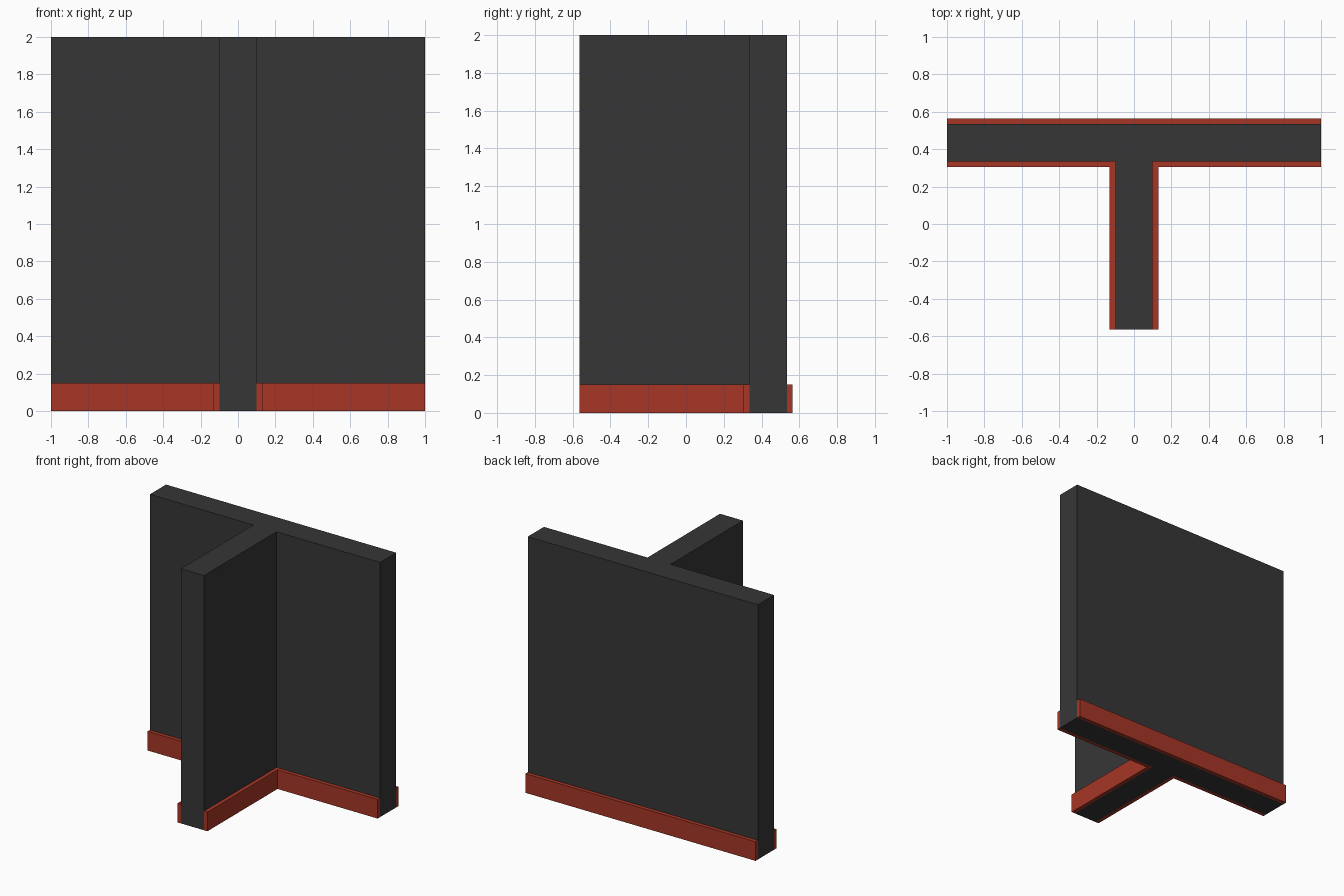
import bpy, bmesh

if "Cube" in bpy.data.objects:
    bpy.data.objects.remove(bpy.data.objects["Cube"])


def material(name, rgb):
    m = bpy.data.materials.new(name)
    m.diffuse_color = (*rgb, 1)
    m.use_nodes = True
    m.node_tree.nodes["Principled BSDF"].inputs["Base Color"].default_value = m.diffuse_color
    return m


charcoal = material("charcoal wall", (0.037, 0.037, 0.037))
red = material("brick red skirting", (0.38, 0.037, 0.019))

HALF, STEM = 1.0, 0.1                          # half wall length, half stem width
FRONT, INNER, OUTER = -0.565, 0.335, 0.535     # y of stem end and wall faces
T, H = 0.03, 0.15                              # skirting thickness and height


def prism(name, outline, height, mat):
    """Extrude a counter-clockwise plan outline up from the floor."""
    bm = bmesh.new()
    base = bm.faces.new([bm.verts.new((x, y, 0)) for x, y in outline])
    top = bmesh.ops.extrude_face_region(bm, geom=[base], use_keep_orig=True)
    bmesh.ops.translate(bm, vec=(0, 0, height),
                        verts=[v for v in top["geom"] if isinstance(v, bmesh.types.BMVert)])
    bmesh.ops.recalc_face_normals(bm, faces=bm.faces)
    mesh = bpy.data.meshes.new(name)
    bm.to_mesh(mesh)
    bm.free()
    mesh.materials.append(mat)
    obj = bpy.data.objects.new(name, mesh)
    bpy.context.collection.objects.link(obj)
    return obj


# T-shaped wall
prism("wall", [(-STEM, FRONT), (STEM, FRONT), (STEM, INNER), (HALF, INNER),
               (HALF, OUTER), (-HALF, OUTER), (-HALF, INNER), (-STEM, INNER)], 2.0, charcoal)

# Straight skirting along the back
prism("back_skirting", [(-HALF, OUTER), (HALF, OUTER), (HALF, OUTER + T), (-HALF, OUTER + T)], H, red)

# L-shaped skirting in each front corner, mirrored across x
corner = prism("corner_skirting", [(STEM, FRONT), (STEM + T, FRONT), (STEM + T, INNER - T),
                                   (HALF, INNER - T), (HALF, INNER), (STEM, INNER)], H, red)
mirror = corner.modifiers.new("mirror", "MIRROR")
mirror.use_mirror_merge = False
